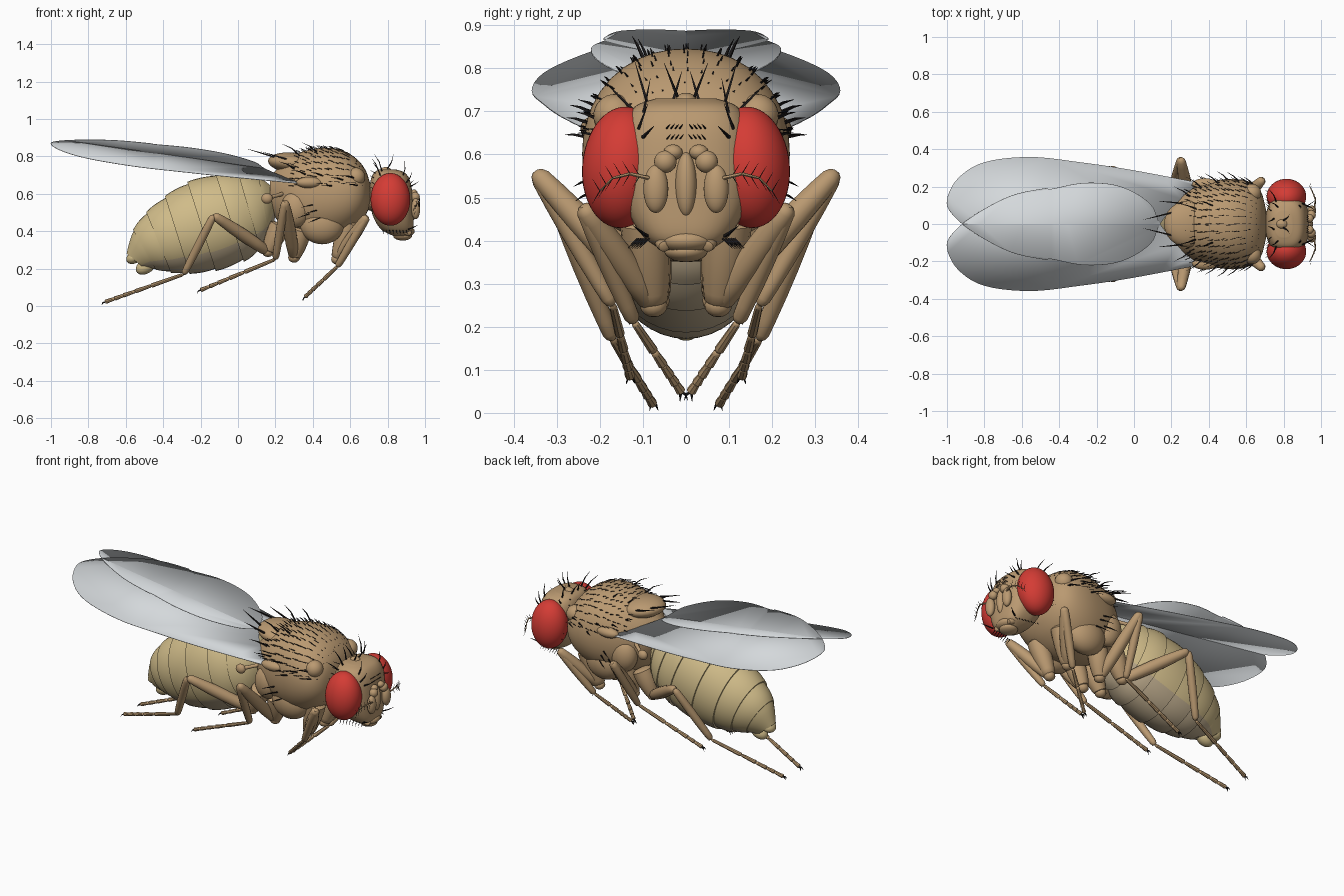
import bpy, bmesh, math, random
from mathutils import Vector as V, Matrix, Euler
from mathutils.bvhtree import BVHTree

if "Cube" in bpy.data.objects:
    bpy.data.objects.remove(bpy.data.objects["Cube"])

random.seed(4)
Y = V((0, 1, 0))


def material(name, rgb):
    m = bpy.data.materials.new(name)
    m.diffuse_color = (*rgb, 1)
    m.use_nodes = True
    m.node_tree.nodes["Principled BSDF"].inputs["Base Color"].default_value = m.diffuse_color
    return m


TAN = material("tan", (0.49, 0.32, 0.165))
STRAW = material("straw", (0.63, 0.5, 0.25))
BELLY = material("belly", (0.5, 0.4, 0.26))
RED = material("red", (0.66, 0.045, 0.035))
BLACK = material("black", (0.012, 0.01, 0.01))
GREY = material("wing_grey", (0.66, 0.69, 0.71))


def spline(pts, t):
    """Catmull-Rom value of a list of tuples at t in 0..len-1."""
    n = len(pts) - 1
    i = min(int(t), n - 1)
    u = t - i
    q = [pts[min(max(i + k, 0), n)] for k in (-1, 0, 1, 2)]
    return [0.5 * (2*b + (c-a)*u + (2*a-5*b+4*c-d)*u*u + (3*b-a-3*c+d)*u**3)
            for a, b, c, d in zip(*q)]


def ring(c, u, v, n=32, power=2.0):
    out = []
    for k in range(n):
        a = 2 * math.pi * k / n
        s, co = math.sin(a), math.cos(a)
        f = (abs(s)**power + abs(co)**power) ** (-1 / power)
        out.append(c + u * (co * f) + v * (s * f))
    return out


def loft(bm, rings):
    vs = [[bm.verts.new(p) for p in r] for r in rings]
    n = len(vs[0])
    for a, b in zip(vs, vs[1:]):
        for k in range(n):
            f = bm.faces.new((a[k], a[(k+1) % n], b[(k+1) % n], b[k]))
            f.material_index = 1 if math.cos(2*math.pi*(k+.5)/n) < -0.6 else 0
    bm.faces.new(vs[0])
    bm.faces.new(vs[-1])


def ball(bm, loc, size, rot=(0, 0, 0), seg=24):
    bmesh.ops.create_uvsphere(bm, u_segments=seg, v_segments=seg * 2 // 3, radius=1,
                              matrix=Matrix.LocRotScale(V(loc), Euler(rot), V(size)))


def limb(bm, a, b, r0, rm, r1, n=12):
    a, b = V(a), V(b)
    d = (b - a).normalized()
    u = d.orthogonal().normalized()
    v = d.cross(u)
    rings = []
    for t, f in zip((0, .02, .07, .25, .45, .65, .85, .95, .985, 1),
                    (.35, .75, 1, 1, 1, 1, 1, 1, .75, .35)):
        r = f * (r0*(1-t)*(1-2*t) + 4*rm*t*(1-t) + r1*t*(2*t-1))
        rings.append(ring(a.lerp(b, t), u * r, v * r, n))
    loft(bm, rings)


def finish(bm, name, *mats, angle=40):
    bmesh.ops.recalc_face_normals(bm, faces=bm.faces[:])
    me = bpy.data.meshes.new(name)
    if len(mats) == 1:
        for f in bm.faces:
            f.material_index = 0
    bm.to_mesh(me)
    for m in mats:
        me.materials.append(m)
    o = bpy.data.objects.new(name, me)
    bpy.context.collection.objects.link(o)
    bpy.ops.object.select_all(action='DESELECT')
    bpy.context.view_layer.objects.active = o
    o.select_set(True)
    bpy.ops.object.shade_smooth_by_angle(angle=math.radians(angle))
    return o


hairs = bmesh.new()


def bristle(p, d, length, r=0.0035, bend=(0, 0, 0)):
    p, d = V(p), V(d).normalized()
    u = d.orthogonal().normalized()
    v = d.cross(u)
    mid = p + d * length * .5
    tip = mid + (d + V(bend)).normalized() * length * .5
    loft(hairs, [ring(c, u * s, v * s, 4) for c, s in ((p, r), (mid, r * .7), (tip, r * .1))])


# Thorax: x, top z, bottom z, half width
T = [(.17, .69, .52, .07), (.24, .76, .42, .15), (.33, .82, .37, .205), (.45, .845, .35, .235),
     (.55, .835, .37, .24), (.63, .79, .42, .22), (.68, .73, .48, .17), (.705, .66, .54, .08)]
bm = bmesh.new()
rings = []
for i in range(43):
    x, zt, zb, w = spline(T, i / 6)
    rings.append(ring(V((x, 0, (zt+zb)/2)), V((0, 0, (zt-zb)/2)), Y * w, 40, 2.15))
loft(bm, rings)
skin = BVHTree.FromBMesh(bm)
finish(bm, "thorax", TAN)

bm = bmesh.new()
ball(bm, (.29, 0, .765), (.13, .125, .055), (0, .1, 0))
finish(bm, "scutellum", TAN)

# Side plates, shoulders and balancers
bm = bmesh.new()
for s in (1, -1):
    ball(bm, (.45, s*.13, .44), (.12, .08, .11))
    ball(bm, (.31, s*.15, .52), (.08, .065, .1))
    ball(bm, (.63, s*.165, .69), (.05, .05, .05))
    ball(bm, (.38, s*.21, .66), (.07, .035, .03))
    limb(bm, (.24, s*.14, .6), (.17, s*.19, .58), .012, .01, .012)
    ball(bm, (.155, s*.195, .575), (.03, .022, .028))
limb(bm, (.66, 0, .59), (.77, 0, .57), .08, .07, .08, 24)
finish(bm, "side_plates_and_neck", TAN)

# Abdomen with overlapping rings: top x, top z, bottom x, bottom z, half width
A = [(.17, .65, .2, .48, .07), (.11, .685, .17, .36, .135), (0, .71, .12, .3, .175),
     (-.12, .705, .03, .24, .2), (-.27, .66, -.12, .19, .2), (-.39, .585, -.26, .175, .18),
     (-.49, .5, -.36, .18, .145), (-.56, .405, -.44, .195, .1), (-.595, .28, -.5, .2, .045)]
bm = bmesh.new()
rings = []
for seg in range(8):
    for k in range(7):
        xt, zt, xb, zb, w = spline(A, seg + k / 6)
        g = .965 + .05 * math.sin(k / 6 * math.pi / 2)
        top, bot = V((xt, 0, zt)), V((xb, 0, zb))
        rings.append(ring((top + bot) / 2, (top - bot) / 2 * g, Y * w * g, 40))
loft(bm, rings)
finish(bm, "abdomen", STRAW, BELLY, angle=35)
bm = bmesh.new()
ball(bm, (-.555, 0, .26), (.045, .045, .032), (0, -.5, 0))
ball(bm, (-.495, 0, .21), (.055, .04, .038), (0, -.5, 0))
finish(bm, "abdomen_tip", STRAW)

# Head: z, centre x, half depth, half width
H = [(.375, .87, .04, .05), (.41, .85, .085, .1), (.48, .83, .108, .14), (.57, .82, .115, .152),
     (.66, .815, .108, .145), (.71, .81, .085, .12), (.73, .8, .045, .07)]
bm = bmesh.new()
rings = []
for i in range(37):
    z, x, hx, hy = spline(H, i / 6)
    rings.append(ring(V((x, 0, z)), V((hx, 0, 0)), Y * hy, 40, 2.7))
loft(bm, rings)
ball(bm, (.93, 0, .53), (.028, .025, .075))
ball(bm, (.79, 0, .725), (.03, .025, .018))
finish(bm, "head", TAN)

bm = bmesh.new()
for s in (1, -1):
    ball(bm, (.815, s*.147, .57), (.106, .094, .141), (s*.08, 0, 0), 40)
finish(bm, "eyes", RED)

# Antennae with feathery side branches
bm = bmesh.new()
for s in (1, -1):
    ball(bm, (.94, s*.03, .605), (.02, .022, .018))
    ball(bm, (.948, s*.048, .583), (.024, .026, .026))
    ball(bm, (.95, s*.07, .52), (.024, .029, .056))
    path = [(.965, s*.085, .545), (.97, s*.13, .555), (.955, s*.17, .545), (.94, s*.2, .515)]
    for k, (a, b) in enumerate(zip(path, path[1:])):
        limb(bm, a, b, .005 - k*.001, .0045 - k*.001, .004 - k*.001, 6)
        for up in (1, -1):
            bristle(b, (.1, s*.6, up), .035, .0015)
            bristle(V(a).lerp(V(b), .5), (.1, s*.6, up), .035, .0015)
finish(bm, "antennae", TAN)

bm = bmesh.new()
ball(bm, (.89, 0, .4), (.055, .065, .03))
ball(bm, (.88, 0, .375), (.05, .05, .025))
for s in (1, -1):
    limb(bm, (.87, s*.06, .41), (.925, s*.05, .385), .012, .018, .012)
finish(bm, "mouthparts", TAN)

# Legs: coxa top, trochanter, knee, tibia end, toe, coxa radius
LEGS = {
    "front_legs": ((.6, .1, .46), (.53, .075, .25), (.69, .24, .48), (.53, .12, .21), (.36, .012, .05), .055),
    "middle_legs": ((.34, .1, .42), (.3, .07, .26), (.25, .35, .56), (.2, .17, .25), (-.2, .13, .085), .055),
    "hind_legs": ((.23, .1, .44), (.16, .09, .29), (-.13, .3, .485), (-.29, .17, .17), (-.71, .078, .022), .055),
}
for name, (*joints, rc) in LEGS.items():
    bm = bmesh.new()
    for s in (1, -1):
        c, t, k, e, toe = [V((p[0], p[1]*s, p[2])) for p in joints]
        limb(bm, c, t, rc, rc * .95, .032, 16)
        ball(bm, t, (.032, .032, .028), seg=12)
        limb(bm, t, k, .026, .034, .021, 16)
        limb(bm, k, e, .019, .023, .017)
        cuts = (0, .42, .62, .77, .88, 1)
        for a, b in zip(cuts, cuts[1:]):
            limb(bm, e.lerp(toe, a), e.lerp(toe, b), .009, .0105, .012, 8)
        d = (toe - e).normalized()
        for side in (.5, -.5):
            bristle(toe, d + Y * side, .03, .005, (0, 0, -1.2))
        for i in range(10):
            p = k.lerp(e, .1 + i * .09)
            bristle(p, (e-k).normalized() + V((.3*math.cos(i*2), s*.4, .3*math.sin(i*2))), .035, .002)
    finish(bm, name, TAN)

# Wings: flat tilted outlines that cross over the middle line
W = [(.35, .22), (-.02, .29), (-.29, .33), (-.556, .358), (-.8, .33), (-.94, .245), (-1, .13),
     (-.97, .05), (-.85, -.05), (-.66, -.15), (-.48, -.19), (-.44, -.188), (-.26, -.22),
     (-.07, -.2), (.085, -.11), (.14, 0), (.23, .11), (.35, .22)]
for s, name in ((1, "left_wing"), (-1, "right_wing")):
    bm = bmesh.new()
    vs = []
    for i in range((len(W) - 1) * 5):
        x, y = spline(W, i / 5)
        vs.append(bm.verts.new((x, s * y, .756 - .141 * x - .245 * y)))
    bm.faces.new(vs)
    o = finish(bm, name, GREY)
    m = o.modifiers.new("thickness", 'SOLIDIFY')
    m.thickness, m.offset = .003, 0


# Bristles on the thorax, set out by x and angle from the top
def on_thorax(x, deg, length, back=1.0, up=.6, r=.0035):
    a = math.radians(deg)
    out = V((0, math.sin(a), math.cos(a)))
    hit, n, *_ = skin.ray_cast(V((x, 0, .6)) + out, -out)
    if hit:
        bristle(hit, out * up + V((-back, 0, 0)), length, r, (-.4, 0, -.15))


for row in range(-8, 9):
    for i in range(13):
        on_thorax(.3 + i*.03 + random.uniform(-.008, .008), row*9.5 + random.uniform(-1.5, 1.5), .036, r=.0026)
for s in (1, -1):
    for x, deg, ln in ((.33, 22, .12), (.42, 24, .1), (.3, 48, .11), (.36, 62, .1), (.45, 66, .09),
                       (.56, 72, .08), (.62, 68, .08), (.64, 78, .07), (.5, 80, .07)):
        on_thorax(x, s*deg, ln, .8, .8, .005)
    for x, deg in ((.4, 105), (.42, 112), (.38, 118), (.44, 122)):
        on_thorax(x, s*deg, .08, .8, .6, .004)
    bristle((.2, s*.06, .795), (-1, -s*.25, .3), .16, .006)
    bristle((.26, s*.11, .785), (-1, s*.1, .3), .14, .006)

    # Bristles on the head
    for p, d, ln in (((.77, .09, .72), (-.3, .3, 1), .11), ((.76, .12, .7), (-.3, .8, .8), .1),
                     ((.8, .02, .735), (.6, .4, 1), .09), ((.88, .1, .69), (.3, -.2, 1), .09),
                     ((.9, .11, .66), (.6, -.3, .8), .07), ((.92, .1, .64), (.9, -.4, .4), .06),
                     ((.75, .03, .725), (-.4, -.3, 1), .08), ((.91, .09, .41), (.8, .4, .3), .07)):
        bristle((p[0], s*p[1], p[2]), (d[0], s*d[1], d[2]), ln, .0045, (-.3, 0, 0))
    for i in range(8):
        bristle((.9 - i*.018, s*(.085 + i*.004), .405), (.2, s*.7, -.7), .035, .0025)
        bristle((.735, s*(.07 + i*.012), .71 - i*.03), (-.7, s*.6, .4), .045, .0025)
        bristle((.925, s*(.015 + .01*(i % 4)), .66 - .025*(i // 4)), (.6, -s*.4, .5), .02, .002)
finish(hairs, "bristles", BLACK)
